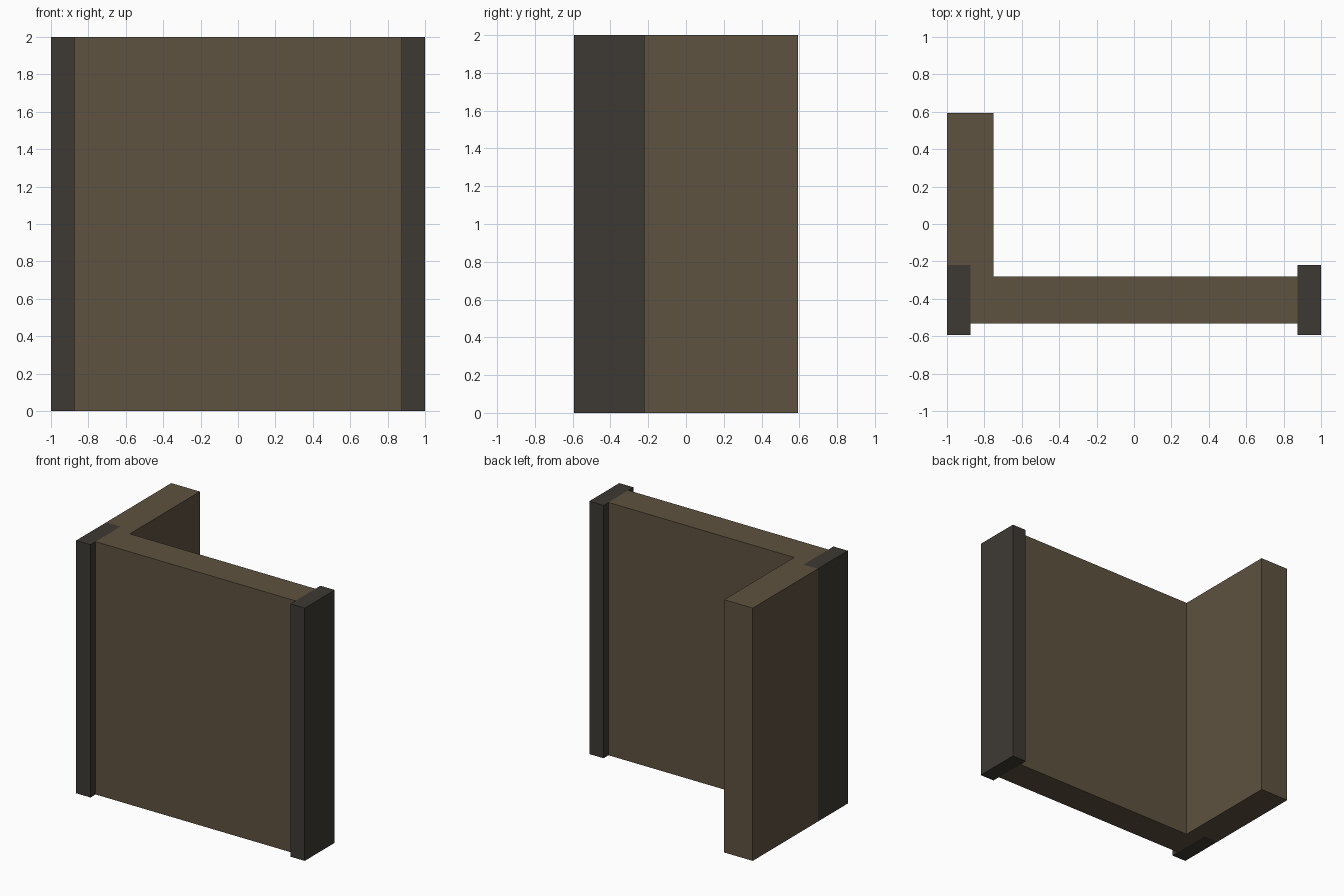
import bpy
import bmesh

cube = bpy.data.objects.get("Cube")
if cube:
    bpy.data.objects.remove(cube, do_unlink=True)

HEIGHT = 2.0


def make_material(name, rgb):
    mat = bpy.data.materials.new(name)
    mat.use_nodes = True
    colour = (*rgb, 1.0)
    mat.diffuse_color = colour
    bsdf = next(n for n in mat.node_tree.nodes if n.type == 'BSDF_PRINCIPLED')
    bsdf.inputs["Base Color"].default_value = colour
    return mat


def extrude_plan(name, outline, mat):
    """Raise a floor-plan outline to the full wall height."""
    bm = bmesh.new()
    base = bm.faces.new([bm.verts.new((x, y, 0)) for x, y in outline])
    raised = bmesh.ops.extrude_face_region(bm, geom=[base], use_keep_orig=True)
    top = [v for v in raised["geom"] if isinstance(v, bmesh.types.BMVert)]
    bmesh.ops.translate(bm, verts=top, vec=(0, 0, HEIGHT))
    bmesh.ops.recalc_face_normals(bm, faces=bm.faces)
    mesh = bpy.data.meshes.new(name)
    bm.to_mesh(mesh)
    bm.free()
    mesh.materials.append(mat)
    obj = bpy.data.objects.new(name, mesh)
    bpy.context.scene.collection.objects.link(obj)
    return obj


brown = make_material("wall_brown", (0.112, 0.084, 0.051))
dark = make_material("post_dark_grey", (0.048, 0.042, 0.034))

# Plan dimensions
outer, inner = 1.0, 0.875
post_front, post_back = -0.594, -0.219
wall_front, wall_back = -0.531, -0.281
wing_inner, wing_end = -0.75, 0.594

# L-shaped wall, notched around the corner post
extrude_plan("corner_wall", [
    (-inner, wall_front), (inner, wall_front), (inner, wall_back),
    (wing_inner, wall_back), (wing_inner, wing_end), (-outer, wing_end),
    (-outer, post_back), (-inner, post_back)], brown)

# End posts, slightly deeper than the wall
for side, name in ((-1, "right_post"), (1, "left_post")):
    extrude_plan(name, [
        (side * inner, post_front), (side * outer, post_front),
        (side * outer, post_back), (side * inner, post_back)], dark)
